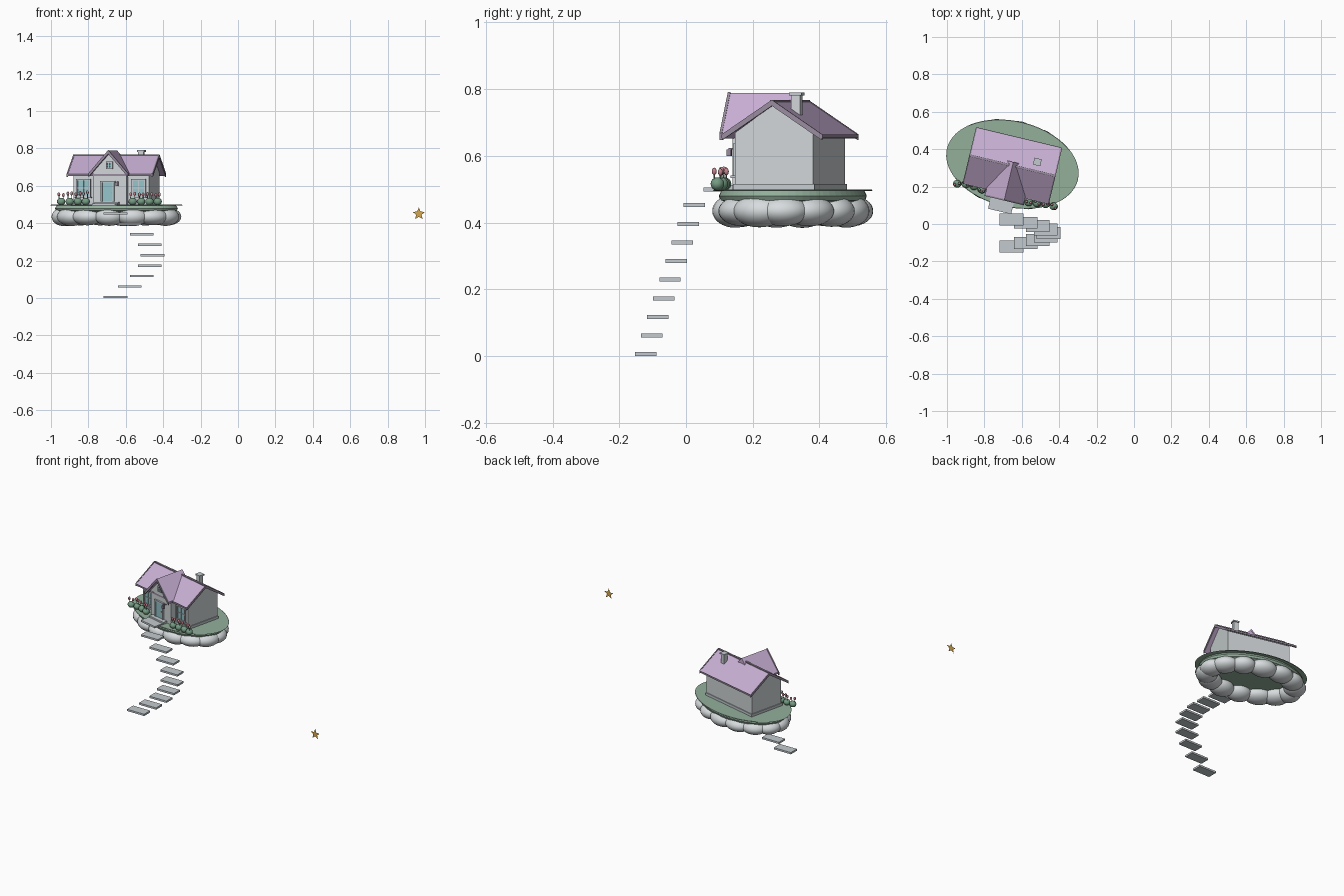
import bpy, bmesh, math, random
from mathutils import Matrix, Vector

random.seed(4)
cube = bpy.data.objects.get("Cube")
if cube:
    bpy.data.objects.remove(cube)


def material(name, r, g, b):
    m = bpy.data.materials.new(name)
    m.use_nodes = True
    col = [(c / 255) ** 2.2 for c in (r, g, b)] + [1]
    m.diffuse_color = col
    m.node_tree.nodes["Principled BSDF"].inputs["Base Color"].default_value = col
    return m


WALL = material("pale wall", 206, 212, 214)
ROOF = material("lilac roof", 200, 174, 212)
TRIM = material("mauve trim", 150, 138, 156)
GLASS = material("teal door and glass", 146, 194, 200)
GRASS = material("grass green", 146, 174, 154)
BUSH = material("bush green", 116, 154, 130)
CLOUD = material("cloud white", 214, 219, 221)
STONE = material("stone grey", 194, 201, 205)
PINK = material("flower pink", 196, 132, 142)
GOLD = material("star gold", 212, 166, 82)

ANGLE = math.radians(-13.4)
ISLAND = Matrix.Translation((-0.65, 0.32, 0)) @ Matrix.Rotation(ANGLE, 4, "Z")
HOUSE = Matrix.Translation((-0.65, 0.312, 0)) @ Matrix.Rotation(ANGLE, 4, "Z")
WORLD = Matrix.Identity(4)


def finish(name, bm, mat, frame=WORLD, smooth=False):
    bmesh.ops.recalc_face_normals(bm, faces=bm.faces)
    for f in bm.faces:
        f.smooth = smooth
    me = bpy.data.meshes.new(name)
    bm.to_mesh(me)
    bm.free()
    me.materials.append(mat)
    ob = bpy.data.objects.new(name, me)
    ob.matrix_world = frame
    bpy.context.collection.objects.link(ob)
    return ob


def box(name, centre, size, mat, frame=HOUSE):
    bm = bmesh.new()
    bmesh.ops.create_cube(bm, size=1, matrix=Matrix.Translation(centre) @ Matrix.Diagonal((*size, 1)))
    return finish(name, bm, mat, frame)


def prism(name, profile, start, end, along_x, mat):
    """Extrude a (side, height) profile along the house's x or y axis."""
    bm = bmesh.new()
    place = (lambda s, z: (start, s, z)) if along_x else (lambda s, z: (s, start, z))
    face = bm.faces.new([bm.verts.new(place(s, z)) for s, z in profile])
    geo = bmesh.ops.extrude_face_region(bm, geom=[face])["geom"]
    move = Vector((end - start, 0, 0) if along_x else (0, end - start, 0))
    bmesh.ops.translate(bm, vec=move, verts=[g for g in geo if isinstance(g, bmesh.types.BMVert)])
    return finish(name, bm, mat, HOUSE)


def gable(half, base, eave, peak):
    return [(-half, base), (half, base), (half, eave), (0, peak), (-half, eave)]


def chevron(half, eave, ridge, thick):
    return [(-half, eave), (0, ridge), (half, eave),
            (half, eave - thick), (0, ridge - thick), (-half, eave - thick)]


def lathe(name, profile, mat, sides=64):
    """Oval solid: profile of (scale, height) swept round the island."""
    bm = bmesh.new()
    rings = []
    for s, z in profile:
        rings.append([bm.verts.new((0.36 * s * math.cos(t), 0.23 * s * math.sin(t), z))
                      for t in (2 * math.pi * i / sides for i in range(sides))])
    for a, b in zip(rings, rings[1:]):
        for i in range(sides):
            j = (i + 1) % sides
            bm.faces.new((a[i], a[j], b[j], b[i]))
    bm.faces.new(rings[0])
    bm.faces.new(rings[-1])
    return finish(name, bm, mat, ISLAND)


def ball(bm, centre, radii, turn=0.0, seg=12):
    mat = Matrix.Translation(centre) @ Matrix.Rotation(turn, 4, "Z") @ Matrix.Diagonal((*radii, 1))
    bmesh.ops.create_uvsphere(bm, u_segments=seg, v_segments=max(6, seg * 2 // 3), radius=1, matrix=mat)


# Floating island: turf lens, thin lawn and ring of clouds
lathe("turf", [(0.6, 0.45), (0.82, 0.455), (0.91, 0.467), (0.93, 0.48), (0.9, 0.495)], GRASS)
lathe("lawn", [(0.99, 0.495), (1, 0.497), (0.99, 0.499)], GRASS)
bm = bmesh.new()
for i in range(14):
    t = 2 * math.pi * (i + 0.5) / 14
    x, y = 0.285 * math.cos(t), 0.165 * math.sin(t)
    turn = math.atan2(0.165 * math.cos(t), -0.285 * math.sin(t))
    ball(bm, (x, y, 0.435), (random.uniform(0.075, 0.09), 0.068, random.uniform(0.045, 0.051)), turn, 24)
finish("cloud_ring", bm, CLOUD, ISLAND, True)

# House body, plinth and projecting entrance
box("plinth", (0, 0, 0.506), (0.424, 0.25, 0.02), STONE)
prism("main_walls", gable(0.12, 0.498, 0.67, 0.755), -0.207, 0.207, True, WALL)
prism("entrance_walls", gable(0.093, 0.498, 0.672, 0.774), -0.155, 0, False, WALL)

# Roofs with edge boards and ridge caps
prism("main_roof", chevron(0.152, 0.664, 0.765, 0.012), -0.232, 0.232, True, ROOF)
prism("entrance_roof", chevron(0.106, 0.668, 0.788, 0.012), -0.185, 0.02, False, ROOF)
prism("entrance_roof_back", gable(0.02, 0.74, 0.754, 0.776), 0.0, 0.018, False, ROOF)
for side in (-1, 1):
    prism("main_edge_board", chevron(0.154, 0.665, 0.768, 0.018), side * 0.230, side * 0.237, True, TRIM)
prism("entrance_edge_board", chevron(0.108, 0.668, 0.791, 0.02), -0.192, -0.184, False, TRIM)
box("main_ridge_cap", (0, 0, 0.765), (0.466, 0.012, 0.006), TRIM)
for side in (-1, 1):
    box("eave_board", (0, side * 0.153, 0.659), (0.466, 0.005, 0.011), TRIM)

# Chimney
box("chimney", (0.125, 0.05, 0.735), (0.03, 0.028, 0.1), WALL)
box("chimney_cap", (0.125, 0.05, 0.786), (0.04, 0.038, 0.009), STONE)


def window(name, x, wall_y, z, w, h, bar):
    box(name + "_glass", (x, wall_y - 0.002, z), (w, 0.006, h), GLASS)
    for s in (-1, 1):
        box(name + "_jamb", (x + s * w / 2, wall_y - 0.005, z), (bar, 0.012, h + bar), STONE)
        box(name + "_rail", (x, wall_y - 0.005, z + s * h / 2), (w + bar, 0.012, bar), STONE)
    box(name + "_mullion", (x, wall_y - 0.004, z), (bar * 0.5, 0.008, h), STONE)
    box(name + "_crossbar", (x, wall_y - 0.004, z), (w, 0.008, bar * 0.5), STONE)


# Windows
for side, label in ((-1, "right"), (1, "left")):
    window(label + "_window", side * 0.152, -0.12, 0.588, 0.07, 0.09, 0.009)
    box(label + "_window_sill", (side * 0.152, -0.128, 0.538), (0.09, 0.018, 0.007), STONE)
window("gable_window", 0, -0.155, 0.71, 0.03, 0.032, 0.006)

# Door, porch steps and lamp
box("door", (-0.01, -0.157, 0.566), (0.058, 0.008, 0.102), GLASS)
for s in (-1, 1):
    box("door_jamb", (-0.01 + s * 0.033, -0.159, 0.567), (0.008, 0.012, 0.104), STONE)
box("door_lintel", (-0.01, -0.159, 0.621), (0.082, 0.014, 0.008), STONE)
box("door_knob", (0.012, -0.163, 0.562), (0.005, 0.006, 0.005), GOLD)
box("porch_step", (-0.01, -0.168, 0.506), (0.13, 0.035, 0.014), STONE)
box("lamp_arm", (0.045, -0.166, 0.622), (0.006, 0.026, 0.005), TRIM)
box("lamp", (0.045, -0.177, 0.61), (0.013, 0.013, 0.02), TRIM)

# Flower beds: bushes with stems and blooms
bushes, stems, blooms = bmesh.new(), bmesh.new(), bmesh.new()
for side in (-1, 1):
    for i in range(4):
        x = side * (0.13 + 0.045 * i)
        y = -0.16 + random.uniform(-0.012, 0.008)
        ball(bushes, (x, y, 0.516), (0.023, 0.021, 0.02))
        for k in (-1, 1):
            fx, fy = x + k * 0.011, y + random.uniform(-0.008, 0.008)
            top = random.uniform(0.55, 0.566)
            bmesh.ops.create_cone(stems, segments=5, radius1=0.002, radius2=0.002, depth=top - 0.52,
                                  matrix=Matrix.Translation((fx, fy, (top + 0.52) / 2)))
            ball(blooms, (fx, fy, top), (0.0075, 0.0075, 0.011), 0, 8)
finish("bushes", bushes, BUSH, HOUSE, True)
finish("flower_stems", stems, BUSH, HOUSE)
finish("flower_blooms", blooms, PINK, HOUSE, True)

# Curving flight of floating steps
for i in range(9):
    x = -0.655 + 0.198 * math.sin(math.pi * i / 8)
    box("floating_step", (x, -0.121 + 0.01825 * i, 0.006 + 0.0558 * i), (0.127, 0.064, 0.012), STONE, WORLD)
box("landing_step", (-0.01, -0.222, 0.5), (0.127, 0.064, 0.012), STONE)

# Flat star
bm = bmesh.new()
points = []
for i in range(10):
    r, t = (0.035, 0.015)[i % 2], math.pi * (0.5 + i / 5)
    points.append(bm.verts.new((0.967 + r * math.cos(t), -0.56, 0.45 + r * math.sin(t))))
bm.faces.new(points)
finish("star", bm, GOLD)
